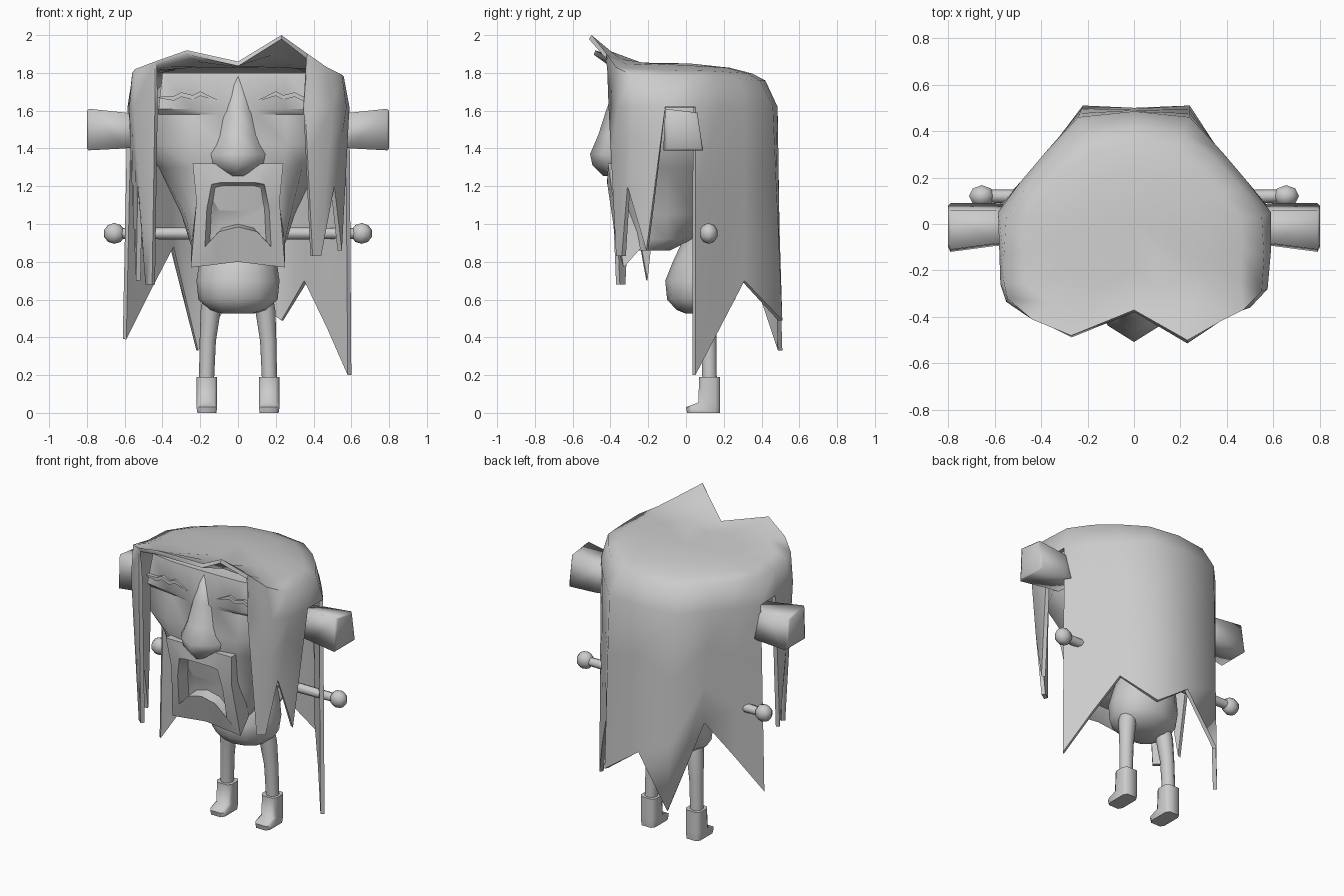
import bpy, bmesh, math
from mathutils import Vector

if "Cube" in bpy.data.objects:
    bpy.data.objects.remove(bpy.data.objects["Cube"])

grey = bpy.data.materials.new("plain_grey")
grey.diffuse_color = (0.6, 0.6, 0.6, 1)
grey.use_nodes = True
grey.node_tree.nodes["Principled BSDF"].inputs["Base Color"].default_value = grey.diffuse_color


def finish(name, bm, mirror=False, angle=40, thick=0):
    """Turn a bmesh into a smooth-shaded object."""
    bmesh.ops.recalc_face_normals(bm, faces=bm.faces)
    bm.faces.ensure_lookup_table()
    if thick and bm.faces[0].normal.z < 0:
        bmesh.ops.reverse_faces(bm, faces=bm.faces)
    me = bpy.data.meshes.new(name)
    bm.to_mesh(me)
    bm.free()
    me.materials.append(grey)
    ob = bpy.data.objects.new(name, me)
    bpy.context.collection.objects.link(ob)
    bpy.ops.object.select_all(action='DESELECT')
    ob.select_set(True)
    bpy.context.view_layer.objects.active = ob
    if thick:
        mod = ob.modifiers.new("thickness", 'SOLIDIFY')
        mod.thickness, mod.offset = thick, -1
        bpy.ops.object.modifier_apply(modifier=mod.name)
    bpy.ops.object.shade_smooth_by_angle(angle=math.radians(angle))
    if mirror:
        ob.modifiers.new("mirror", 'MIRROR')
    return ob


def loft(name, rings, mirror=False, angle=40):
    """Skin a stack of closed rings and cap both ends."""
    bm = bmesh.new()
    rows = [[bm.verts.new(p) for p in r] for r in rings]
    n = len(rows[0])
    for a, b in zip(rows, rows[1:]):
        for i in range(n):
            j = (i + 1) % n
            bm.faces.new((a[i], a[j], b[j], b[i]))
    bm.faces.new(rows[0])
    bm.faces.new(rows[-1])
    return finish(name, bm, mirror, angle)


def ellipse(x, y, z, rx, ry, n=12):
    return [(x + rx * math.cos(2 * math.pi * i / n),
             y + ry * math.sin(2 * math.pi * i / n), z) for i in range(n)]


def both(half):
    """Mirror a half outline running from the centre to the centre."""
    return half + [(-p[0],) + tuple(p[1:]) for p in reversed(half[1:-1])]


# Head: long face narrowing to the jaw, with a brow ledge over the eyes
head = [  # z, front centre y, three front points, two side points, back y
    (1.80, -.35, (.10, -.35), (.25, -.345), (.40, -.32), (.34, -.12), (.34, .08), .22),
    (1.61, -.395, (.10, -.385), (.25, -.375), (.42, -.35), (.53, -.12), (.50, .06), .40),
    (1.58, -.40, (.10, -.37), (.25, -.34), (.42, -.32), (.53, -.12), (.50, .06), .40),
    (1.42, -.40, (.10, -.40), (.26, -.375), (.42, -.32), (.53, -.12), (.50, .06), .38),
    (1.30, -.39, (.10, -.385), (.24, -.36), (.34, -.29), (.42, -.10), (.42, .06), .30),
    (1.05, -.32, (.10, -.32), (.22, -.30), (.28, -.25), (.30, -.10), (.29, .04), .12),
    (.92, -.30, (.10, -.30), (.20, -.29), (.25, -.24), (.26, -.10), (.22, .0), .04),
    (.86, -.28, (.10, -.28), (.20, -.27), (.24, -.23), (.23, -.17), (.18, -.11), -.10)]
loft("head", [both([(x, y, z) for x, y in ((0, f), a, b, c, d, e, (e[0] * .5, bk * .85), (0, bk))])
              for z, f, a, b, c, d, e, bk in head], angle=50)

# Nose: ridged bridge widening to the nostrils, pointed when seen from above
loft("nose", [[(-w, -.33, z), (-w * .62, y + d, z), (0, y, z), (w * .62, y + d, z), (w, -.33, z)]
              for z, w, y, d in ((1.78, .05, -.355, .01), (1.61, .09, -.42, .03), (1.47, .13, -.465, .05),
                                 (1.37, .18, -.508, .07), (1.31, .165, -.495, .07), (1.255, .06, -.44, .03))],
     angle=80)


# Muzzle: protruding jaw frame around an open mouth, underside sloping up
def muzzle_ring(half, depth, floor=0):
    return both([(x, -.43 + (1.3 - z) * .15 + depth, max(z, floor)) for x, z in half])


outer = [(0, 1.31), (.14, 1.32), (.24, 1.32), (.22, 1.12), (.25, .77), (.12, .785), (0, .80)]
inner = [(0, 1.22), (.09, 1.22), (.14, 1.21), (.165, 1.08), (.175, .88), (.10, .96), (0, .985)]
deep = [(x * .85, 1.08 + (z - 1.08) * .85) for x, z in inner]
loft("muzzle", [muzzle_ring(outer, .11, .87), muzzle_ring(outer, .02), muzzle_ring(inner, 0),
                muzzle_ring(deep, .07)], angle=65)

# Brows: thin zigzag strips on the forehead
zig = ((.11, 1.655), (.20, 1.69), (.24, 1.67), (.30, 1.685), (.34, 1.665), (.42, 1.67))
bm = bmesh.new()
rows = []
for i, (x, z) in enumerate(zig):
    y = -.38 + .06 * max(0, x - .1)
    h = .012 if 0 < i < 5 else .003
    rows.append([bm.verts.new(p) for p in ((x, y + .03, z + h), (x, y - .004, z + h),
                                           (x, y - .004, z - h), (x, y + .03, z - h))])
for a, b in zip(rows, rows[1:]):
    for i in range(4):
        j = (i + 1) % 4
        bm.faces.new((a[i], a[j], b[j], b[i]))
bm.faces.new(rows[0])
bm.faces.new(rows[-1])
finish("brows", bm, mirror=True)

# Ears: soft blocks that widen outward
loft("ears", [[(x, f, t), (x, b, t - .02), (x, b + .03, d), (x, f - .01, d)]
              for x, f, b, t, d in ((.50, -.08, .05, 1.58, 1.41), (.60, -.085, .06, 1.59, 1.40),
                                    (.79, -.11, .06, 1.61, 1.39), (.80, -.09, .05, 1.60, 1.40))],
     mirror=True, angle=100)

# Hair: cap with raised fringe, front locks and ragged back curtain
# each column: shoulder point, (x, y) at ear height, lower end
cols = [
    ((0, -.37, 1.86), None, None),
    ((-.27, -.48, 1.92), None, None),
    ((-.44, -.41, 1.86), (-.44, -.41), (-.455, -.37, .68)),
    ((-.545, -.32, 1.82), (-.55, -.335), (-.49, -.34, .68)),
    ((-.56, -.25, 1.80), (-.575, -.26), (-.53, -.30, 1.2)),
    ((-.56, -.14, 1.78), (-.58, -.11), (-.54, -.21, .70)),
    ((-.55, .03, 1.78), (-.585, .05), (-.61, .05, .39)),
    ((-.46, .16, 1.78), (-.49, .18), (-.49, .18, .63)),
    ((-.35, .28, 1.77), (-.38, .31), (-.36, .32, .88)),
    ((-.21, .39, 1.76), (-.24, .46), (-.22, .51, .33)),
    ((0, .42, 1.76), (0, .485), (0, .50, .66)),
    ((.21, .39, 1.76), (.24, .46), (.24, .51, .49)),
    ((.35, .28, 1.77), (.38, .31), (.37, .31, .70)),
    ((.46, .16, 1.78), (.49, .18), (.49, .18, .45)),
    ((.55, .03, 1.78), (.59, .05), (.60, .05, .20)),
    ((.56, -.14, 1.78), (.59, -.11), (.55, -.21, .86)),
    ((.55, -.29, 1.79), (.575, -.28), (.51, -.31, 1.2)),
    ((.47, -.37, 1.83), (.50, -.36), (.44, -.34, .83)),
    ((.37, -.42, 1.90), (.355, -.41), (.395, -.37, .83)),
    ((.23, -.50, 2.0), None, None)]
bm = bmesh.new()
pole = bm.verts.new((0, .02, 1.85))
grid = []
for top, mid, low in cols:
    top = Vector(top)
    inner_z = 1.84 - .03 * top.y
    pts = [Vector((top.x * .55, top.y * .55, inner_z)),
           Vector((top.x * .83, top.y * .83, inner_z * .55 + top.z * .45)), top]
    if mid:
        m, e = Vector((mid[0], mid[1], 1.62)), Vector(low)
        pts += [m, m.lerp(e, .33), m.lerp(e, .67), e]
    grid.append([bm.verts.new(p) for p in pts])
n = len(cols)
for i in range(n):
    bm.faces.new((pole, grid[i][0], grid[(i + 1) % n][0]))
for i in range(n):
    a, b = grid[i], grid[(i + 1) % n]
    rows_here = min(len(a), len(b))
    if i in (5, 14):        # openings for the ears
        rows_here = 4
    for k in range(rows_here - 1):
        bm.faces.new((a[k], a[k + 1], b[k + 1], b[k]))
finish("hair", bm, thick=.025, angle=75)

# Body: small egg under the chin
loft("body", [ellipse(0, y, z, rx, ry) for z, y, rx, ry in (
    (.525, .06, .08, .06), (.545, .07, .15, .12), (.60, .08, .21, .18), (.70, .085, .22, .195),
    (.80, .10, .205, .17), (.95, .12, .17, .12), (1.05, .12, .12, .09))], angle=60)

# Legs and boots
loft("legs", [ellipse(x, y, z, r, r, 10) for z, x, y, r in (
    (.62, .13, .10, .055), (.54, .145, .11, .053), (.38, .16, .12, .043), (.17, .167, .125, .04))],
     mirror=True, angle=60)
loft("boots", [[(.165 + sx * (w if e else w * .7), f if i < 4 else b, z)
                for i, (sx, f, b, e) in enumerate((
                    (1, y0 + .025, 0, 1), (1, y0, 0, 0), (-1, y0, 0, 0), (-1, y0 + .025, 0, 1),
                    (-1, 0, .155, 1), (-1, 0, .18, 0), (1, 0, .18, 0), (1, 0, .155, 1)))]
               for z, y0, w in ((0, .005, .05), (.03, .0, .055), (.055, .065, .055), (.19, .07, .055))],
     mirror=True, angle=65)

# Arms held straight out, with round fists
bm = bmesh.new()
rings = [[bm.verts.new((x, y + r * math.cos(math.pi * i / 4), .95 + r * math.sin(math.pi * i / 4)))
          for i in range(8)] for x, y, r in ((.12, .11, .035), (.62, .12, .028))]
for i in range(8):
    j = (i + 1) % 8
    bm.faces.new((rings[0][i], rings[0][j], rings[1][j], rings[1][i]))
bm.faces.new(rings[0])
bm.faces.new(rings[1])
finish("arms", bm, mirror=True, angle=60)
bm = bmesh.new()
bmesh.ops.create_uvsphere(bm, u_segments=8, v_segments=5, radius=.055)
bmesh.ops.scale(bm, verts=bm.verts, vec=(1.05, .9, 1))
bmesh.ops.translate(bm, verts=bm.verts, vec=(.655, .12, .95))
finish("fists", bm, mirror=True, angle=60)
